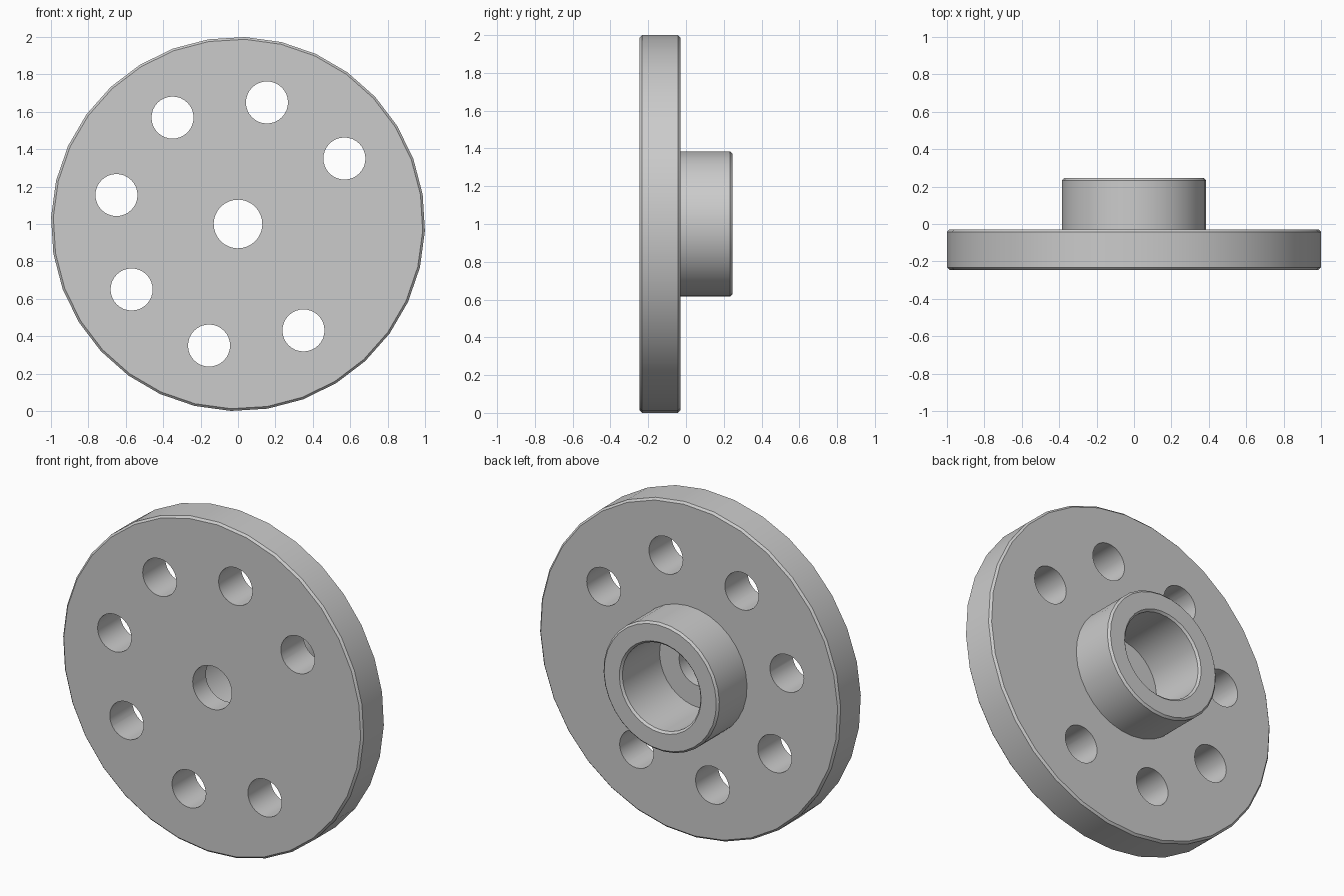
import bpy, bmesh
from math import sin, cos, pi, radians

cube = bpy.data.objects.get("Cube")
if cube:
    bpy.data.objects.remove(cube)

steel = bpy.data.materials.new("grey_steel")
steel.use_nodes = True
GREY = (0.6, 0.6, 0.6, 1)
steel.diffuse_color = GREY
steel.node_tree.nodes["Principled BSDF"].inputs["Base Color"].default_value = GREY

FRONT, PLATE_BACK, HUB_BACK = -0.245, -0.03, 0.245
RIM, HUB, BORE, SHAFT, FLOOR = 1.0, 0.385, 0.26, 0.13, -0.12
CHAMFER = 0.012
TURN = radians(31.6)


def lathe(name, profile, sides, turn):
    """Revolve a closed (radius, y) profile around the y axis through z = 1."""
    bm = bmesh.new()
    rings = []
    for i in range(sides):
        a = turn + 2 * pi * i / sides
        rings.append([bm.verts.new((r * cos(a), y, 1 + r * sin(a))) for r, y in profile])
    n = len(profile)
    for i in range(sides):
        a, b = rings[i], rings[(i + 1) % sides]
        for j in range(n):
            k = (j + 1) % n
            bm.faces.new((a[j], a[k], b[k], b[j]))
    bmesh.ops.recalc_face_normals(bm, faces=bm.faces)
    mesh = bpy.data.meshes.new(name)
    bm.to_mesh(mesh)
    bm.free()
    mesh.materials.append(steel)
    obj = bpy.data.objects.new(name, mesh)
    bpy.context.collection.objects.link(obj)
    return obj


# Flange plate with hub, stepped bore and chamfered edges
c = CHAMFER
flange = lathe("flange", [
    (SHAFT, FRONT), (RIM - c, FRONT), (RIM, FRONT + c),
    (RIM, PLATE_BACK - c), (RIM - c, PLATE_BACK), (HUB, PLATE_BACK),
    (HUB, HUB_BACK - c), (HUB - c, HUB_BACK), (BORE + c, HUB_BACK),
    (BORE, HUB_BACK - c), (BORE, FLOOR), (SHAFT, FLOOR)], 32, TURN)

# Ring of eight bolt holes
bm = bmesh.new()
for i in range(8):
    a = TURN + i * pi / 4
    made = bmesh.ops.create_cone(bm, cap_ends=True, segments=32,
                                 radius1=0.1125, radius2=0.1125, depth=0.6)["verts"]
    for v in made:
        x, y, z = v.co
        v.co = (x + 0.668 * cos(a), z - 0.14, 1 + y + 0.668 * sin(a))
bmesh.ops.recalc_face_normals(bm, faces=bm.faces)
mesh = bpy.data.meshes.new("bolt_hole_cutter")
bm.to_mesh(mesh)
bm.free()
mesh.materials.append(steel)
cutter = bpy.data.objects.new("bolt_hole_cutter", mesh)
bpy.context.collection.objects.link(cutter)

bpy.context.view_layer.objects.active = flange
flange.select_set(True)
cut = flange.modifiers.new("bolt_holes", "BOOLEAN")
cut.operation = "DIFFERENCE"
cut.solver = "EXACT"
cut.object = cutter
bpy.ops.object.modifier_apply(modifier=cut.name)
bpy.data.objects.remove(cutter)

# Smooth round walls, crisp edges
bpy.ops.object.shade_smooth_by_angle(angle=radians(30))
